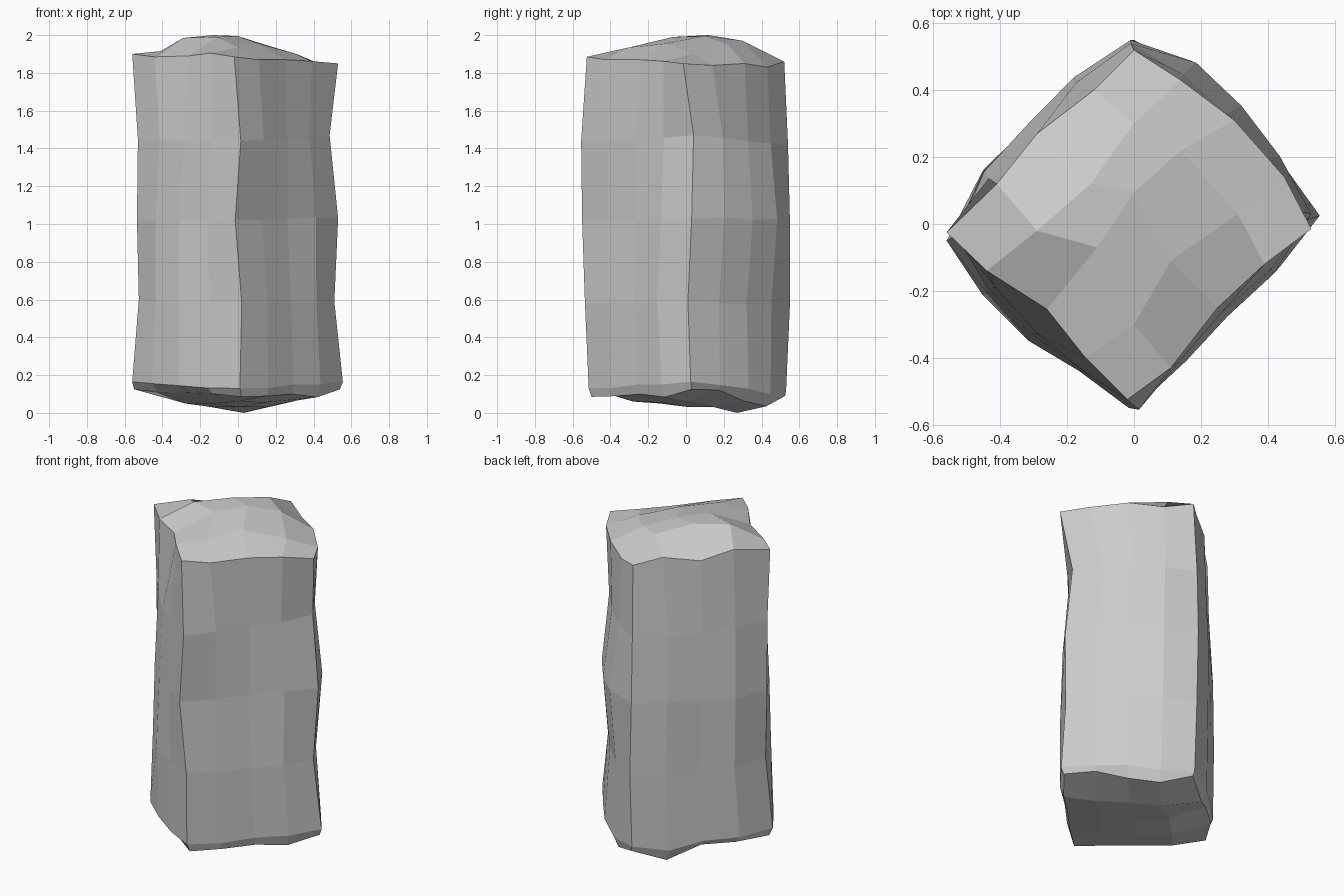
import bpy, bmesh, random
from mathutils import Vector

random.seed(4)

# Corner positions (front, right, back, left) of each ring, bottom to top
RINGS = [
    [(.02, -.50, .085), (.54, .03, .125), (.01, .525, .09), (-.55, -.03, .125)],
    [(.01, -.515, .13), (.555, .025, .165), (.0, .53, .12), (-.56, -.05, .165)],
    [(.02, -.535, .58), (.51, .01, .59), (.0, .55, .57), (-.525, -.03, .60)],
    [(-.015, -.55, 1.02), (.53, .03, 1.03), (-.01, .55, 1.02), (-.535, -.03, 1.02)],
    [(.015, -.555, 1.44), (.485, .04, 1.47), (-.01, .54, 1.42), (-.53, -.04, 1.45)],
]
# Outward swell of the three inner columns on each of the four sides
SWELL = [(.015, .015, .025), (.045, .075, .065), (.045, .05, .055), (.07, .08, .045)]
# Strength of each side's swell, one row per ring
SWELL_SCALE = [(.8, .5, .8, .4), (1, .9, 1.1, .8), (1.5, .8, 1.25, 1.1),
               (.8, 1.25, 1.15, .65), (.7, .8, .9, .5)]
# Sagging points (ring, column): height change along the lower edge
SAG = {(0, 3): -.03, (0, 6): -.04, (0, 7): -.06, (0, 9): -.06,
       (1, 6): -.02, (1, 7): -.03, (1, 9): -.03}

# Irregular upper rim, counter-clockwise from the front corner
TOP_RIM = [
    (-.02, -.525, 1.885), (.11, -.43, 1.87), (.25, -.25, 1.87), (.39, -.12, 1.862),
    (.53, -.015, 1.85), (.45, .14, 1.84), (.30, .31, 1.85), (.14, .43, 1.83),
    (0, .52, 1.86), (-.12, .40, 1.895), (-.29, .27, 1.87), (-.41, .12, 1.915),
    (-.56, -.025, 1.90), (-.44, -.14, 1.885), (-.26, -.255, 1.89), (-.145, -.40, 1.905)]

# Inner 3 x 3 points of each end cap
TOP_CAP = [
    [(0, -.30, 1.935), (.11, -.11, 1.955), (.31, .03, 1.90)],
    [(-.11, -.07, 1.99), (0, .095, 1.995), (.14, .22, 1.95)],
    [(-.29, -.02, 1.985), (-.13, .12, 2.0), (0, .30, 1.97)]]
BASE_CAP = [
    [(0, -.28, .06), (.14, -.13, .055), (.28, 0, .06)],
    [(-.13, -.14, .05), (.01, .02, .03), (.15, .15, .03)],
    [(-.28, 0, .05), (-.13, .15, .03), (.03, .27, 0)]]


def make_ring(index):
    corners, pts = RINGS[index], []
    for s in range(4):
        a, b = Vector(corners[s]), Vector(corners[(s + 1) % 4])
        d = b - a
        out = Vector((d.y, -d.x, 0)).normalized()
        pts.append(a)
        for c in range(3):
            p = a.lerp(b, (c + 1) / 4) + out * SWELL[s][c] * SWELL_SCALE[index][s]
            p += out * random.uniform(-.006, .006)
            p.z += random.uniform(-.008, .008) + SAG.get((index, 4 * s + c + 1), 0)
            pts.append(p)
    return pts


bm = bmesh.new()
rings = [make_ring(i) for i in range(len(RINGS))] + [TOP_RIM]
rings = [[bm.verts.new(p) for p in r] for r in rings]

# Pillar sides
for lo, hi in zip(rings, rings[1:]):
    for k in range(16):
        n = (k + 1) % 16
        bm.faces.new((lo[k], lo[n], hi[n], hi[k]))


# Domed end caps: a 4 x 4 patch stitched to a ring
def add_cap(ring, inner, flip):
    inner = [[bm.verts.new(p) for p in row] for row in inner]

    def at(i, j):
        if j == 0:
            return ring[i]
        if i == 4:
            return ring[4 + j]
        if j == 4:
            return ring[12 - i]
        if i == 0:
            return ring[16 - j]
        return inner[j - 1][i - 1]

    for i in range(4):
        for j in range(4):
            q = [at(i, j), at(i + 1, j), at(i + 1, j + 1), at(i, j + 1)]
            bm.faces.new(q[::-1] if flip else q)


add_cap(rings[-1], TOP_CAP, False)
add_cap(rings[0], BASE_CAP, True)

mesh = bpy.data.meshes.new("stone_pillar")
bm.to_mesh(mesh)
bm.free()
bpy.context.collection.objects.link(bpy.data.objects.new("stone_pillar", mesh))
